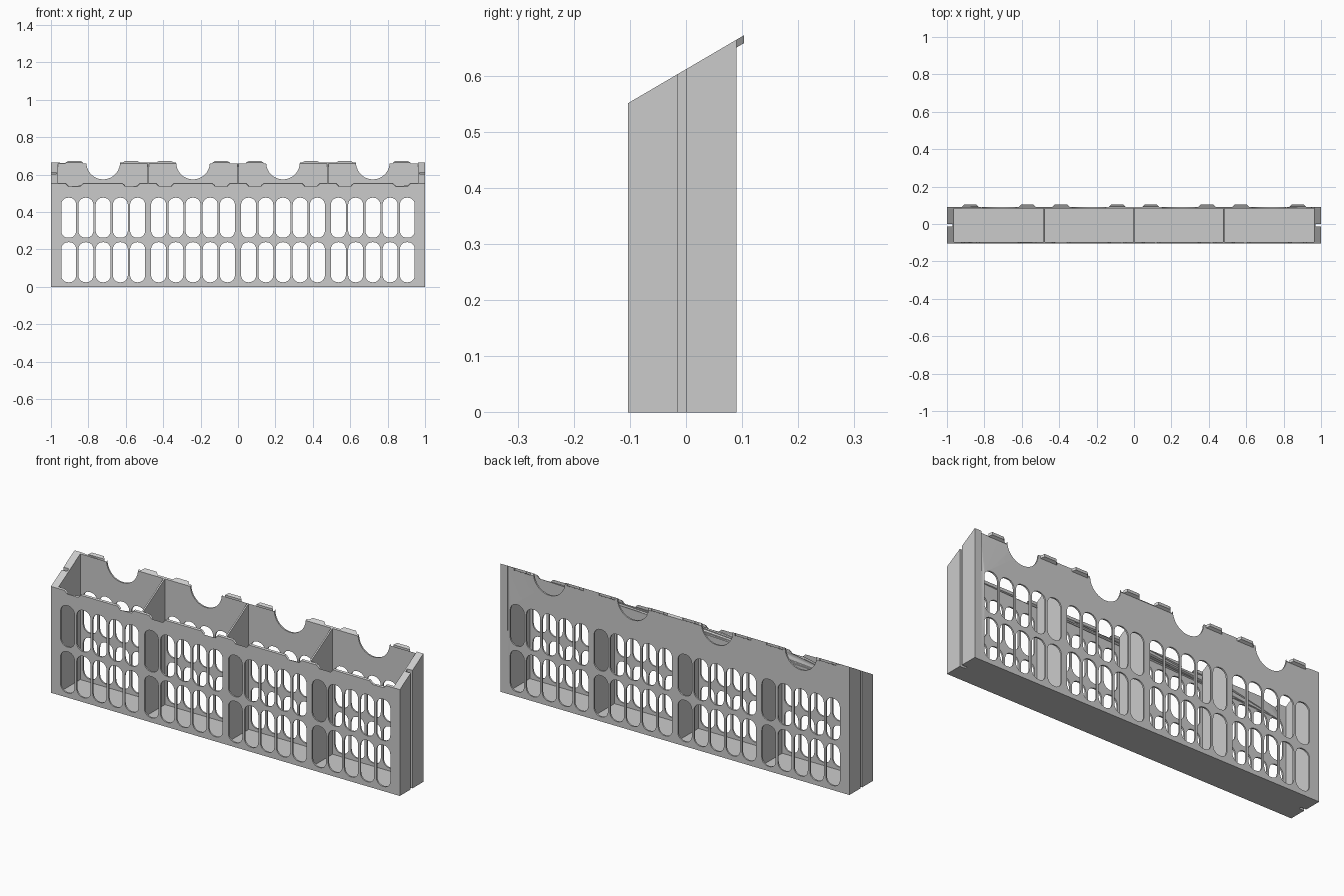
import bpy, bmesh, math

if "Cube" in bpy.data.objects:
    bpy.data.objects.remove(bpy.data.objects["Cube"])

Y0, Y1 = -0.103, 0.09          # outer front and back
Z0, Z1 = 0.551, 0.664          # rim heights at front and back
SLOPE = (Z1 - Z0) / (Y1 - Y0)
T = 0.008                      # sheet thickness
XI = 0.9615                    # inner face of the end walls
CELLS = (-0.721, -0.2405, 0.2405, 0.721)
TABS = (-0.875, -0.571, -0.39, -0.09, 0.09, 0.39, 0.571, 0.875)

grey = bpy.data.materials.new("light_grey")
grey.diffuse_color = (0.6, 0.6, 0.6, 1)
grey.use_nodes = True
grey.node_tree.nodes["Principled BSDF"].inputs["Base Color"].default_value = grey.diffuse_color


def rim(y):
    return Z0 + SLOPE * (y - Y0)


def finish(name, bm):
    bmesh.ops.recalc_face_normals(bm, faces=bm.faces)
    me = bpy.data.meshes.new(name)
    bm.to_mesh(me)
    bm.free()
    me.materials.append(grey)
    ob = bpy.data.objects.new(name, me)
    bpy.context.collection.objects.link(ob)
    return ob


def column(name, outline, low=lambda y: 0.0, high=rim):
    """Prism over a plan outline, between two height functions of y."""
    bm = bmesh.new()
    a = [bm.verts.new((x, y, low(y))) for x, y in outline]
    b = [bm.verts.new((x, y, high(y))) for x, y in outline]
    bm.faces.new(a)
    bm.faces.new(b)
    n = len(a)
    for i in range(n):
        bm.faces.new((a[i], a[(i + 1) % n], b[(i + 1) % n], b[i]))
    return finish(name, bm)


def rect(x0, x1, y0, y1):
    return [(x0, y0), (x1, y0), (x1, y1), (x0, y1)]


def slot(cx, z0, z1, w=0.08, r=0.037, n=6):
    """Rounded vertical slot outline."""
    pts = []
    for k, (sx, cz) in enumerate(((1, z1 - r), (-1, z1 - r), (-1, z0 + r), (1, z0 + r))):
        for i in range(n + 1):
            a = math.pi / 2 * (k + i / n)
            pts.append((cx + sx * (w / 2 - r) + r * math.cos(a), cz + r * math.sin(a)))
    return pts


SLOTS = [slot(c + k * 0.092, z0, z0 + 0.214)
         for c in CELLS for k in range(-2, 3) for z0 in (0.024, 0.262)]


def panel(name, outline, y_mid, y_outer, bevel_above):
    """Slotted sheet whose top edge follows the slanted rim."""
    cu = bpy.data.curves.new(name, 'CURVE')
    cu.dimensions, cu.fill_mode, cu.extrude = '2D', 'BOTH', T / 2
    for loop in [outline] + SLOTS:
        sp = cu.splines.new('POLY')
        sp.points.add(len(loop) - 1)
        for p, (x, z) in zip(sp.points, loop):
            p.co = (x, z, 0, 1)
        sp.use_cyclic_u = True
    tmp = bpy.data.objects.new(name + "_outline", cu)
    bpy.context.collection.objects.link(tmp)
    me = bpy.data.meshes.new_from_object(
        tmp.evaluated_get(bpy.context.evaluated_depsgraph_get()))
    bpy.data.objects.remove(tmp)
    bm = bmesh.new()
    bm.from_mesh(me)
    bmesh.ops.remove_doubles(bm, verts=bm.verts, dist=1e-5)
    for v in bm.verts:
        x, z, d = v.co
        y = y_mid - d
        if z > bevel_above:
            z += SLOPE * (y - y_outer)
        v.co = (x, y, z)
    bmesh.ops.dissolve_limit(bm, angle_limit=0.01, verts=bm.verts, edges=bm.edges)
    bmesh.ops.triangulate(bm, faces=[f for f in bm.faces if len(f.verts) > 4])
    ob = finish(name, bm)
    bpy.context.view_layer.objects.active = ob
    ob.select_set(True)
    bpy.ops.object.shade_smooth_by_angle(angle=math.radians(30))
    ob.select_set(False)


# Front panel with notches that receive a neighbour's tabs
front = [(XI, 0), (XI, Z0)]
for c in reversed(TABS):
    front += [(c + 0.048, Z0), (c + 0.032, Z0 - 0.015), (c - 0.032, Z0 - 0.015), (c - 0.048, Z0)]
front += [(-XI, Z0), (-XI, 0)]
panel("front_panel", front, Y0 + T / 2, Y0, 0.52)

# Back panel with a half-round finger cutout per compartment
back = [(XI, 0), (XI, Z1)]
for c in reversed(CELLS):
    back += [(c + 0.09 * math.cos(math.pi * i / 20), Z1 - 0.09 * math.sin(math.pi * i / 20))
             for i in range(21)]
back += [(-XI, Z1), (-XI, 0)]
panel("back_panel", back, Y1 - T / 2, Y1, Z1 - 0.001)

# Floor
column("floor", rect(-XI, XI, Y0 + T, Y1 - T), high=lambda y: T)

# Dividers between compartments
for i, x in enumerate((-0.4805, 0, 0.4805)):
    column(f"divider_{i + 1}", rect(x - T / 2, x + T / 2, Y0 + T, Y1 - T))

# Thick end walls with a vertical groove
for side, s in (("left", -1), ("right", 1)):
    plan = [(XI, Y0), (1, Y0), (1, -0.014), (0.97, -0.014),
            (0.97, 0), (1, 0), (1, Y1), (XI, Y1)]
    column(f"{side}_end_wall", [(s * x, y) for x, y in plan])

# Hooking tabs along the back rim
for i, c in enumerate(TABS):
    column(f"back_tab_{i + 1}",
           [(c - 0.047, Y1), (c + 0.047, Y1), (c + 0.034, 0.103), (c - 0.034, 0.103)],
           low=lambda y: rim(y) - 0.014)
